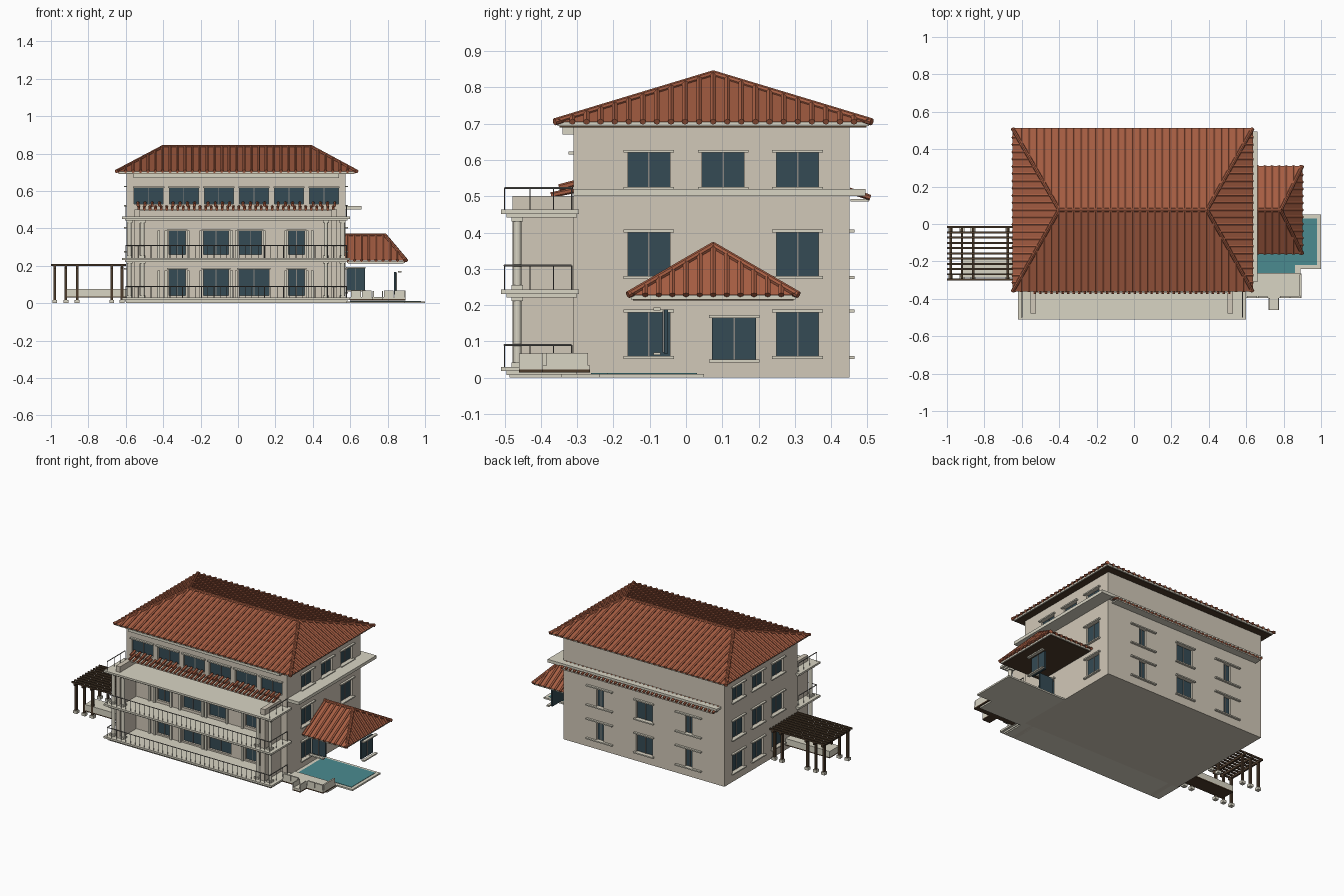
import bpy, bmesh
from mathutils import Vector, Matrix

if "Cube" in bpy.data.objects:
    bpy.data.objects.remove(bpy.data.objects["Cube"])

def material(name, rgb):
    m = bpy.data.materials.new(name)
    m.diffuse_color = (*rgb, 1)
    m.use_nodes = True
    m.node_tree.nodes["Principled BSDF"].inputs["Base Color"].default_value = m.diffuse_color
    return m

WALL = material("stucco", (0.64, 0.58, 0.48))
TRIM = material("trim", (0.69, 0.66, 0.55))
TILE = material("terracotta", (0.38, 0.11, 0.055))
GLASS = material("glass", (0.035, 0.07, 0.09))
WATER = material("water", (0.07, 0.26, 0.28))
WOOD = material("wood", (0.075, 0.045, 0.025))
METAL = material("metal", (0.25, 0.24, 0.22))

def finish(name, bm, mat):
    bmesh.ops.recalc_face_normals(bm, faces=bm.faces[:])
    me = bpy.data.meshes.new(name)
    bm.to_mesh(me)
    bm.free()
    o = bpy.data.objects.new(name, me)
    bpy.context.collection.objects.link(o)
    if mat:
        me.materials.append(mat)
    return o

def boxes(name, items, mat):
    """Each item is x0, x1, y0, y1, z0, z1."""
    bm = bmesh.new()
    for x0, x1, y0, y1, z0, z1 in items:
        m = (Matrix.Translation(((x0+x1)/2, (y0+y1)/2, (z0+z1)/2))
             @ Matrix.Diagonal((x1-x0, y1-y0, z1-z0, 1)))
        bmesh.ops.create_cube(bm, size=1, matrix=m)
    return finish(name, bm, mat)

def rods(name, segs, r, mat, sides=6):
    bm = bmesh.new()
    for a, b in segs:
        a, b = Vector(a), Vector(b)
        d = b - a
        if d.length < 0.004:
            continue
        m = Matrix.Translation((a+b)/2) @ d.to_track_quat('Z', 'Y').to_matrix().to_4x4()
        bmesh.ops.create_cone(bm, cap_ends=True, segments=sides, radius1=r, radius2=r,
                              depth=d.length, matrix=m)
    return finish(name, bm, mat)

def spread(a, b, n):
    return [a + (b-a)*i/(n-1) for i in range(n)]

def hip_roof(name, x0, x1, y0, y1, ra, rb, ze, zr, left_hip=True):
    ym = (y0+y1)/2
    c = [Vector(p) for p in ((x0, y0, ze), (x1, y0, ze), (x1, y1, ze), (x0, y1, ze),
                             (ra, ym, zr), (rb, ym, zr))]
    bm = bmesh.new()
    v = [bm.verts.new(p) for p in c]
    for f in ((0, 1, 5, 4), (2, 3, 4, 5), (1, 2, 5), (3, 0, 4), (3, 2, 1, 0)):
        bm.faces.new([v[i] for i in f])
    finish(name, bm, TILE)
    ribs = []
    for x in spread(x0+0.01, x1-0.01, round((x1-x0)/0.04)+1):
        f = min(1, (x1-x)/(x1-rb), (x-x0)/(ra-x0) if left_hip else 1)
        for y in (y0, y1):
            ribs.append(((x, y, ze), (x, y+(ym-y)*f, ze+(zr-ze)*f)))
    for y in spread(y0+0.01, y1-0.01, round((y1-y0)/0.04)+1):
        f = 1 - abs(y-ym)/(ym-y0)
        ends = [(x1, rb)] + ([(x0, ra)] if left_hip else [])
        for xe, xr in ends:
            ribs.append(((xe, y, ze), (xe+(xr-xe)*f, y, ze+(zr-ze)*f)))
    rods(name+"_tile_ribs", ribs, 0.009, TILE)
    caps = [(c[4], c[5]), (c[1], c[5]), (c[2], c[5])]
    if left_hip:
        caps += [(c[0], c[4]), (c[3], c[4])]
    rods(name+"_ridge_caps", caps, 0.01, TILE, 8)
    # soffit and fascia
    boxes(name+"_fascia", [(x0+.008, x1-.008, y0+.008, y1-.008, ze-.012, ze-.001)], TRIM)
    boxes(name+"_soffit", [(x0+.014, x1-.014, y0+.014, y1-.014, ze-.015, ze-.012)], WOOD)

XL, XR, YF, YB = -0.595, 0.575, -0.31, 0.45

# windows: recess cutters, glass, lintels and sills
cuts, panes, ledges, mullions = [], [], [], []

def window(axis, wall, s, a, b, z0, z1, ledge=0.012, sill=True):
    """axis is the wall normal, s its sign, a..b the span along the wall."""
    def put(lst, d0, d1, p, q, lo, hi):
        d = sorted((wall+s*d0, wall+s*d1))
        lst.append((*d, p, q, lo, hi) if axis == 'x' else (p, q, *d, lo, hi))
    put(cuts, -0.02, 0.02, a, b, z0, z1)
    put(panes, -0.025, -0.014, a-.003, b+.003, z0-.003, z1+.003)
    put(mullions, -0.015, -0.010, (a+b)/2-.002, (a+b)/2+.002, z0, z1)
    put(ledges, -0.005, 0.014, a-ledge, b+ledge, z1, z1+.008)
    if sill:
        put(ledges, -0.005, 0.014, a-ledge, b+ledge, z0-.008, z0)

for z0, z1 in ((.06, .18), (.28, .40), (.525, .62)):
    for y in (-.1025, .1025, .3075):
        window('x', XL, -1, y-.058, y+.058, z0, z1)
        if not (y == .1025 and z0 < .3):
            window('x', XR, 1, y-.058, y+.058, z0, z1)
    if z0 < .5:
        for x, w, l in ((-.335, .025, .07), (-.012, .06, .012), (.31, .025, .07)):
            window('y', YB, 1, x-w, x+w, z0, z1, l)
front_x = ((-.37, -.28), (-.185, -.05), (.005, .125), (.27, .355))
for a, b in front_x:
    window('y', YF, -1, a, b, .26, .385, .01, False)
    window('y', YF, -1, a, b + (.04 if a == .005 else 0), .04, .18, .01, False)
top_x = [(-.555+.1875*i, -.40+.1875*i) for i in range(6)]
for a, b in top_x:
    window('y', YF, -1, a, b, .53, .615, .006, False)
window('x', .86, 1, .075, .19, .05, .165)
window('y', -.075, -1, .583, .675, .07, .185, .006)

# main block and annex, recessed at the windows
body = boxes("main_block", [(XL, XR, YF, YB, 0, .695)], WALL)
annex = boxes("annex_block", [(XR-.001, .86, -.075, .335, 0, .222)], WALL)
cutter = boxes("window_cutter", cuts, None)
cutter.hide_render = True
for o in (body, annex):
    m = o.modifiers.new("recess", 'BOOLEAN')
    m.operation, m.object, m.solver = 'DIFFERENCE', cutter, 'EXACT'
    bpy.context.view_layer.objects.active = o
    bpy.ops.object.modifier_apply(modifier="recess")
bpy.data.objects.remove(cutter)
boxes("window_glass", panes, GLASS)
boxes("window_mullions", mullions, METAL)
boxes("window_ledges", ledges, TRIM)

# roofs
hip_roof("main_roof", -.65, .635, -.362, .512, -.40, .39, .705, .837)
hip_roof("annex_roof", XR, .90, -.16, .31, XR, .785, .228, .364, False)
boxes("front_cornice", [(-.56, .54, -.34, YF, .67, .69)], TRIM)

# tiled awnings on front and back
def awning(name, xa, xb, yw, yo, zw, zo, n):
    rods(name, [((x, yw, zw), (x, yo, zo)) for x in spread(xa, xb, n)], .008, TILE)
    lo, hi = sorted((yw, yo))
    boxes(name+"_board", [(xa, xb, lo+.004, hi-.004, zo-.011, zo-.003)], TRIM)

awning("front_awning", -.53, .51, YF, -.372, .516, .503, 36)
awning("back_awning", -.55, .55, YB, .508, .516, .496, 38)
boxes("back_awning_slab", [(-.57, .66, YB, .495, .505, .52)], TRIM)
sills = [((x, YF+.005, .536), (x, -.35, .524)) for a, b in top_x for x in spread(a+.02, b-.02, 4)]
rods("window_tile_sills", sills, .009, TILE)

# right-hand balcony slab
boxes("side_balcony_slab", [(XR-.001, .66, -.31, .495, .50, .52)], TRIM)

# front terraces
boxes("terrace_base", [(-.60, .58, -.487, YF, 0, .014)], TRIM)
boxes("terrace_slabs", [s for z in (.012, .225, .445) for s in
      ((-.62, .60, -.51, -.295, z+.006, z+.018), (-.605, .585, -.495, -.30, z-.004, z+.006))], TRIM)
boxes("terrace_end_walls", [(x, x+.03, -.478, YF, 0, .50) for x in (-.553, .50)], WALL)
rods("terrace_columns", [((x, y, z), (x, y, z+.2)) for x in (-.58, .56, -.51, .47)
     for y in (-.465,) for z in (.025, .24)], .011, TRIM, 12)
boxes("column_caps", [(x-.016, x+.016, -.481, -.449, z, z+.012) for x in (-.58, .56, -.51, .47)
      for z in (.03, .211, .243, .43)], TRIM)
pil = [x for a, b in front_x for x in (a-.022, b+.008)]
boxes("front_pilasters", [(x, x+.014, YF-.012, YF, z, z+.145) for x in pil + [-.43, .39]
      for z in (.03, .243) if not (z < .1 and x == pil[5])], TRIM)

# terrace railings
rails, posts = [], []
for z, h in ((.03, .06), (.243, .066), (.463, .06)):
    for x in (-.60, .58):
        rails.append(((x, -.50, z+h), (x, -.315, z+h)))
        posts += [((x, y, z), (x, y, z+h)) for y in (-.50, -.43, -.365, -.315)]
    if z < .4:
        rails.append(((-.60, -.50, z+h), (.58, -.50, z+h)))
        posts += [((x, -.50, z), (x, -.50, z+h)) for x in spread(-.60, .58, 36)]
rods("terrace_handrails", rails, .003, METAL)
rods("terrace_balusters", posts, .0018, METAL, 4)

# pool
boxes("pool_rim", [(.57, 1, -.24, .05, 0, .01), (.57, .89, -.345, -.24, 0, .01)], TRIM)
boxes("pool_water", [(.60, .978, -.218, .03, .005, .0125), (.60, .86, -.262, -.218, .005, .0125)], WATER)

# pool deck with low wall and step
boxes("pool_deck", [(.60, .895, -.395, -.265, .022, .034), (.72, .775, -.46, -.395, .022, .034)], TRIM)
boxes("pool_deck_underside", [(.60, .895, -.395, -.265, .014, .022),
                              (.72, .775, -.46, -.395, .014, .022)], WOOD)
walls = [(x, x+.052, -.395, -.385, .034, .068) for x in (.605, .662, .78, .838)]
walls += [(.885, .895, -.385, -.27, .034, .068)]
walls += [(x, x+.006, -.46, -.395, .034, .066) for x in (.72, .769)]
boxes("pool_deck_wall", walls, TRIM)

# pergola
px, py = (-.98, -.92, -.86, -.675, -.62), (-.28, -.035)
boxes("pergola_posts", [(x-.007, x+.007, y-.007, y+.007, .01, .195) for x in px for y in py], WOOD)
boxes("pergola_footings", [(x-.013, x+.013, y-.013, y+.013, 0, .018) for x in px for y in py], TRIM)
boxes("pergola_beams", [(x-.006, x+.006, -.302, -.012, .186, .2) for x in px], WOOD)
boxes("pergola_slats", [(-1, -.60, y-.005, y+.005, .2, .21) for y in spread(-.297, -.017, 11)], WOOD)
boxes("pergola_platform", [(-.915, XL, -.285, -.185, .037, .075)], TRIM)
boxes("pergola_platform_underside", [(-.915, XL, -.285, -.185, .03, .037)], WOOD)
